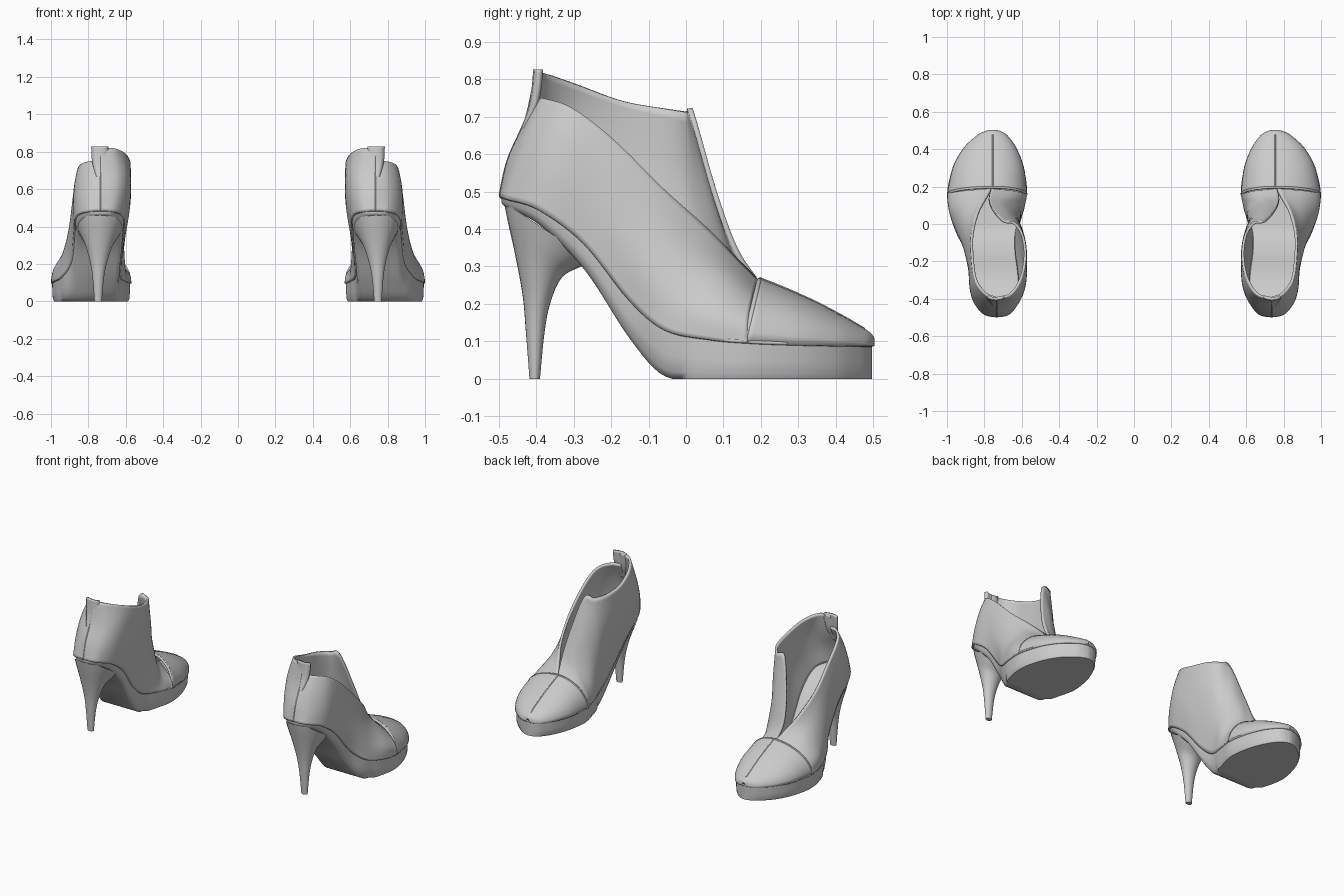
import bpy, bmesh, math
from mathutils import Vector

if "Cube" in bpy.data.objects:
    bpy.data.objects.remove(bpy.data.objects["Cube"])

grey = bpy.data.materials.new("light_grey")
grey.diffuse_color = (0.6, 0.6, 0.6, 1)
grey.use_nodes = True
grey.node_tree.nodes["Principled BSDF"].inputs["Base Color"].default_value = grey.diffuse_color


def spline(pts, n):
    """Catmull-Rom through tuples of any length, n steps per span."""
    out = []
    for i in range(len(pts) - 1):
        p1, p2 = pts[i], pts[i + 1]
        p0 = pts[i - 1] if i else p1
        p3 = pts[i + 2] if i + 2 < len(pts) else p2
        for k in range(n):
            t = k / n
            out.append(tuple(0.5 * (2 * b + (c - a) * t + (2 * a - 5 * b + 4 * c - d) * t * t
                                    + (3 * b - a - 3 * c + d) * t ** 3)
                             for a, b, c, d in zip(p0, p1, p2, p3)))
    out.append(tuple(pts[-1]))
    return out


def surface(name, rows, closed=False, thick=0.0, angle=40):
    """Skin a list of point rows; closed rows are capped at both ends. Mirrored to the other shoe."""
    bm = bmesh.new()
    vs = [[bm.verts.new(p) for p in r] for r in rows]
    m = len(rows[0])
    for a, b in zip(vs, vs[1:]):
        for j in range(m if closed else m - 1):
            k = (j + 1) % m
            bm.faces.new((a[j], a[k], b[k], b[j]))
    if closed:
        bm.faces.new(vs[0][::-1])
        bm.faces.new(vs[-1])
    bmesh.ops.remove_doubles(bm, verts=bm.verts, dist=0.0004)
    bmesh.ops.recalc_face_normals(bm, faces=bm.faces)
    me = bpy.data.meshes.new(name)
    bm.to_mesh(me)
    bm.free()
    ob = bpy.data.objects.new(name, me)
    bpy.context.collection.objects.link(ob)
    me.materials.append(grey)
    bpy.context.view_layer.objects.active = ob
    ob.select_set(True)
    bpy.ops.object.shade_smooth_by_angle(angle=math.radians(angle))
    ob.select_set(False)
    if thick:
        s = ob.modifiers.new("thickness", 'SOLIDIFY')
        s.thickness, s.offset = thick, 0
    mir = ob.modifiers.new("other_shoe", 'MIRROR')
    mir.use_mirror_merge = False
    return ob


def tube(name, pts, r):
    """Thin round piping along a path."""
    rows = []
    for i, p in enumerate(pts):
        d = (Vector(pts[min(i + 1, len(pts) - 1)]) - Vector(pts[max(i - 1, 0)])).normalized()
        u = d.cross(Vector((0.1, 0.05, 1))).normalized()
        v = d.cross(u)
        rows.append([Vector(p) + r * (u * math.cos(a) + v * math.sin(a))
                     for a in (math.tau * k / 8 for k in range(8))])
    return surface(name, rows, closed=True, angle=80)


# Sole outline: y, top z, bottom z, inner x, outer x
FOOT = [(-.493, .483, .47, .725, .745), (-.475, .478, .455, .67, .80), (-.39, .45, .41, .615, .862),
        (-.27, .36, .29, .615, .872), (-.15, .21, .107, .63, .89), (-.055, .13, .006, .63, .94),
        (.06, .105, 0, .60, .98), (.17, .095, 0, .577, .993), (.3, .09, 0, .595, .963),
        (.4, .088, 0, .633, .908), (.465, .087, 0, .678, .84), (.488, .087, 0, .71, .80),
        (.497, .087, 0, .745, .765)]
foot = spline(FOOT, 6)

# Platform sole
rows = []
for y, zt, zb, xi, xo in foot:
    zb = max(zb, 0)
    w = xo - xi
    i1, i2 = min(.012, w * .2), min(.03, w * .3)
    if y > 0:
        i1, i2 = i1 * .3, i2 * .35
    h = zt - zb
    rows.append([(xi, y, zt), (xi + i1 * .3, y, zb + h * .5), (xi + i1, y, zb + h * .15), (xi + i2, y, zb),
                 (xo - i2, y, zb), (xo - i1, y, zb + h * .15), (xo - i1 * .3, y, zb + h * .5), (xo, y, zt)])
surface("platform_sole", rows, closed=True, angle=50)

# Welt between sole and upper
rim = [(r[3], r[0], r[1] + .004) for r in foot] + [(r[4], r[0], r[1] + .004) for r in foot[::-1]]
tube("welt", rim + rim[:1], .0055)

# Outer side panel: columns from back seam to vamp, each from sole to collar
OUTER = [
    ((.735, -.493, .485), (.735, -.472, .58), (.735, -.437, .66), (.735, -.397, .745)),
    ((.805, -.475, .478), (.812, -.44, .57), (.805, -.41, .66), (.795, -.37, .745)),
    ((.862, -.39, .45), (.867, -.36, .55), (.859, -.33, .65), (.845, -.30, .72)),
    ((.872, -.27, .36), (.88, -.24, .45), (.877, -.22, .55), (.863, -.19, .635)),
    ((.89, -.15, .21), (.905, -.13, .32), (.89, -.10, .43), (.865, -.06, .505)),
    ((.94, -.055, .13), (.94, -.03, .22), (.90, 0, .33), (.835, .06, .395)),
    ((.98, .06, .105), (.975, .08, .18), (.90, .11, .265), (.79, .14, .31)),
    ((.993, .165, .095), (.98, .165, .155), (.90, .175, .218), (.765, .185, .265))]

# Inner side panel with the tall flap that wraps over the instep
INNER = [
    ((.735, -.493, .485), (.735, -.472, .58), (.735, -.425, .69), (.735, -.397, .82)),
    ((.665, -.475, .478), (.645, -.44, .58), (.645, -.40, .70), (.66, -.375, .815)),
    ((.615, -.39, .45), (.595, -.36, .56), (.59, -.33, .68), (.605, -.29, .785)),
    ((.615, -.27, .36), (.585, -.23, .5), (.578, -.2, .63), (.582, -.17, .742)),
    ((.63, -.15, .21), (.605, -.12, .38), (.588, -.09, .56), (.597, -.06, .722)),
    ((.63, -.055, .13), (.615, -.02, .3), (.615, 0, .52), (.64, .003, .712)),
    ((.612, .02, .112), (.615, .05, .25), (.665, .055, .5), (.70, .016, .706)),
    ((.594, .08, .104), (.62, .10, .2), (.70, .11, .36), (.755, .075, .5)),
    ((.583, .14, .098), (.60, .14, .16), (.68, .14, .27), (.775, .13, .35)),
    ((.577, .165, .095), (.59, .165, .15), (.66, .175, .215), (.765, .185, .265))]


def panel(name, cols):
    smooth = [spline(c, 5) for c in cols]
    lines = [spline([c[j] for c in smooth], 6) for j in range(len(smooth[0]))]
    surface(name, lines, thick=.014, angle=50)


panel("outer_panel", OUTER)
panel("inner_panel", INNER)

# Back seam and pull tab
tube("back_seam", spline([(.735, -.4965, .49), (.735, -.4765, .58), (.735, -.4415, .66), (.735, -.42, .71)], 5), .004)
tab = spline([(-.438, .65, .012), (-.414, .72, .034), (-.405, .77, .042), (-.4, .826, .044)], 5)
surface("pull_tab", [[(.738 + w * u, y + .25 * w * u * u, z) for u in (-1, -.5, 0, .5, 1)] for y, z, w in tab],
        thick=.016, angle=50)

# Toe cap: domed sections from the vamp seam to the tip
RIDGE = [(.165, .262), (.3, .219), (.4, .170), (.465, .133), (.488, .118), (.497, .105)]
edge = spline([(r[0], r[1], r[3], r[4]) for r in FOOT[7:]], 6)
ridge = spline(RIDGE, 6)
rows = []
for (y, zb, xi, xo), (_, zr) in zip(edge, ridge):
    back = max(0, 1 - (y - .17) / .13)
    row = []
    for k in range(21):
        a = math.pi * k / 20
        e = xi if k < 10 else xo
        row.append((.755 + (e - .755) * abs(math.cos(a)), y + .038 * back * math.sin(a) - .012 * back,
                    zb + (zr - zb) * math.sin(a) ** .95))
    rows.append(row)
surface("toe_cap", rows, thick=.014, angle=50)
tube("toe_cap_edge", [(x, y, z + .001) for x, y, z in rows[0]], .0075)
tube("toe_centre_seam", [(r[10][0], r[10][1], r[10][2] + .006) for r in rows[:-10]], .004)

# Stiletto heel: back y, back z, front y, front z, half width, centre x
HEEL = [(-.486, .472, -.25, .315, .12, .738), (-.476, .42, -.28, .30, .103, .74),
        (-.455, .325, -.33, .272, .073, .743), (-.436, .22, -.36, .21, .047, .745),
        (-.428, .13, -.377, .13, .031, .747), (-.418, 0, -.39, 0, .02, .748)]
rows = []
for yb, zb, yf, zf, hw, cx in spline(HEEL, 5):
    rows.append([(cx + hw * math.sin(a), (yb + yf) / 2 + (yf - yb) / 2 * math.cos(a),
                  (zb + zf) / 2 + (zf - zb) / 2 * math.cos(a)) for a in (math.tau * k / 24 for k in range(24))])
surface("stiletto_heel", rows, closed=True, angle=50)
